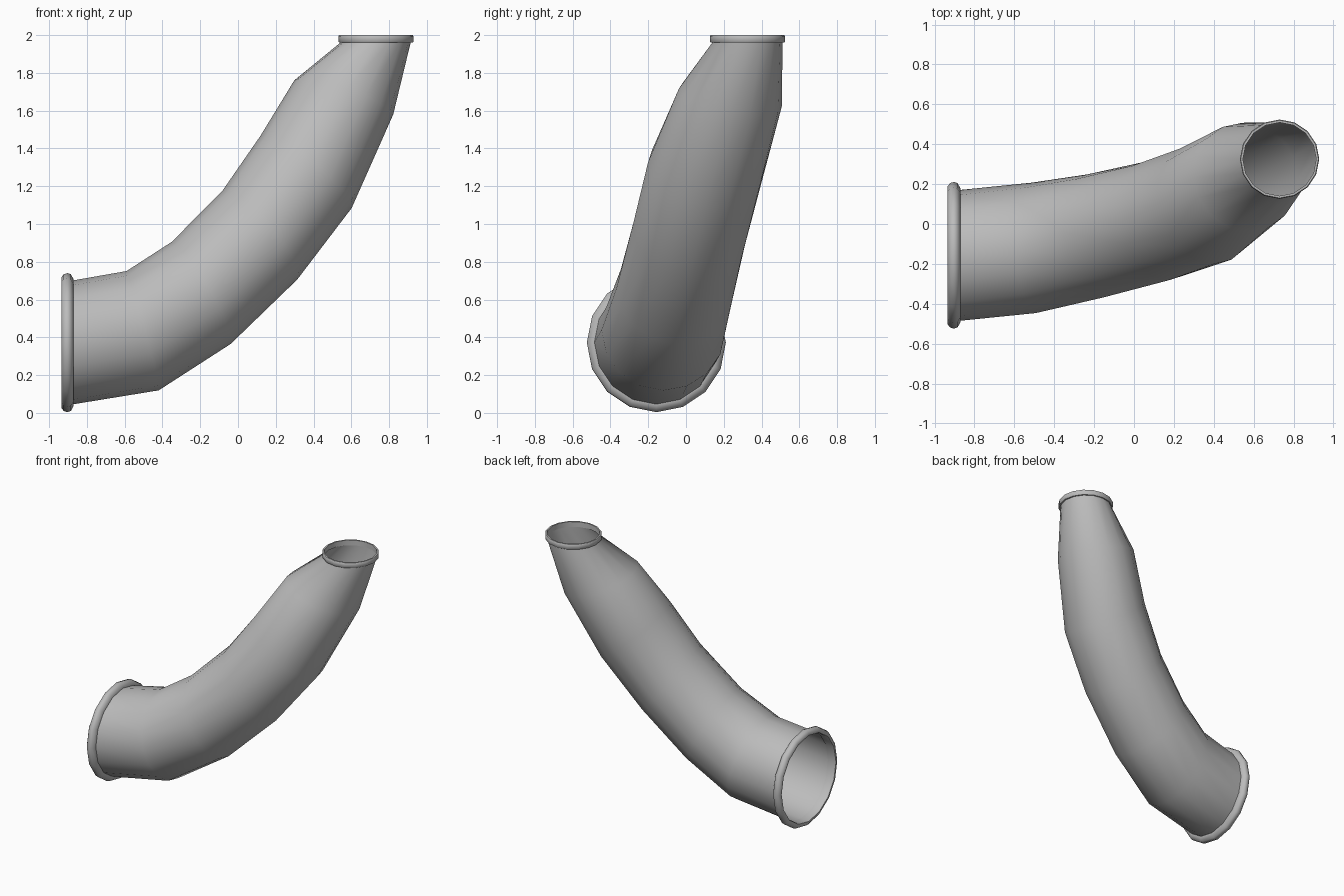
import bpy, bmesh, math
from mathutils import Vector

cube = bpy.data.objects.get("Cube")
if cube:
    bpy.data.objects.remove(cube, do_unlink=True)

SIDES = 16
GREY = (0.5, 0.5, 0.5, 1)
mat = bpy.data.materials.new("plain grey")
mat.use_nodes = True
mat.diffuse_color = GREY
mat.node_tree.nodes["Principled BSDF"].inputs["Base Color"].default_value = GREY


def circle(bm, centre, normal, radius):
    """Ring of vertices around a centre, kept untwisted against the y axis."""
    n = Vector(normal).normalized()
    u = Vector((0, 1, 0))
    u = (u - n * u.dot(n)).normalized()
    v = n.cross(u)
    angles = [math.tau * i / SIDES for i in range(SIDES)]
    return [bm.verts.new(Vector(centre) + radius * (u * math.cos(a) + v * math.sin(a)))
            for a in angles]


def loft(name, sections, closed=False, angle=40):
    """Skin a list of (centre, normal, radius) sections."""
    bm = bmesh.new()
    rings = [circle(bm, *s) for s in sections]
    pairs = list(zip(rings, rings[1:]))
    if closed:
        pairs.append((rings[-1], rings[0]))
    for a, b in pairs:
        for i in range(SIDES):
            j = (i + 1) % SIDES
            bm.faces.new((a[i], a[j], b[j], b[i]))
    if closed:
        bmesh.ops.recalc_face_normals(bm, faces=bm.faces)
    mesh = bpy.data.meshes.new(name)
    bm.to_mesh(mesh)
    bm.free()
    mesh.materials.append(mat)
    obj = bpy.data.objects.new(name, mesh)
    bpy.context.collection.objects.link(obj)
    bpy.ops.object.select_all(action="DESELECT")
    obj.select_set(True)
    bpy.context.view_layer.objects.active = obj
    bpy.ops.object.shade_smooth_by_angle(angle=math.radians(angle))
    return obj


def collar(name, centre, axis, profile, angle):
    """Closed collar turned from (offset along axis, radius) points."""
    c, n = Vector(centre), Vector(axis)
    return loft(name, [(c + n * d, n, r) for d, r in profile], True, angle)


# Bent, tapering pipe, open at both ends
loft("pipe", [
    ((-0.92, -0.157, 0.372), (1, 0, 0), 0.328),
    ((-0.87, -0.157, 0.374), (1, 0, 0), 0.328),
    ((-0.505, -0.12, 0.435), (1, 0.04, 0.27), 0.327),
    ((-0.195, -0.06, 0.635), (1, 0.18, 0.58), 0.312),
    ((0.115, 0.015, 0.94), (1, 0.33, 0.85), 0.307),
    ((0.36, 0.10, 1.275), (0.79, 0.27, 1), 0.308),
    ((0.56, 0.235, 1.67), (0.346, 0.19, 1), 0.277),
    ((0.728, 0.325, 1.96), (0, 0, 1), 0.186),
    ((0.73, 0.325, 1.99), (0, 0, 1), 0.186),
], angle=60)

# Rounded collar on the wide end
collar("wide_collar", (-0.935, -0.157, 0.372), (1, 0, 0),
       [(0, 0.33), (0, 0.345), (0.012, 0.362), (0.032, 0.368),
        (0.05, 0.362), (0.065, 0.335), (0.065, 0.325), (0.01, 0.325)], 60)

# Flat collar on the narrow end
collar("narrow_collar", (0.73, 0.325, 1.96), (0, 0, 1),
       [(0, 0.184), (0, 0.194), (0.006, 0.199), (0.034, 0.199),
        (0.04, 0.195), (0.04, 0.184)], 40)
